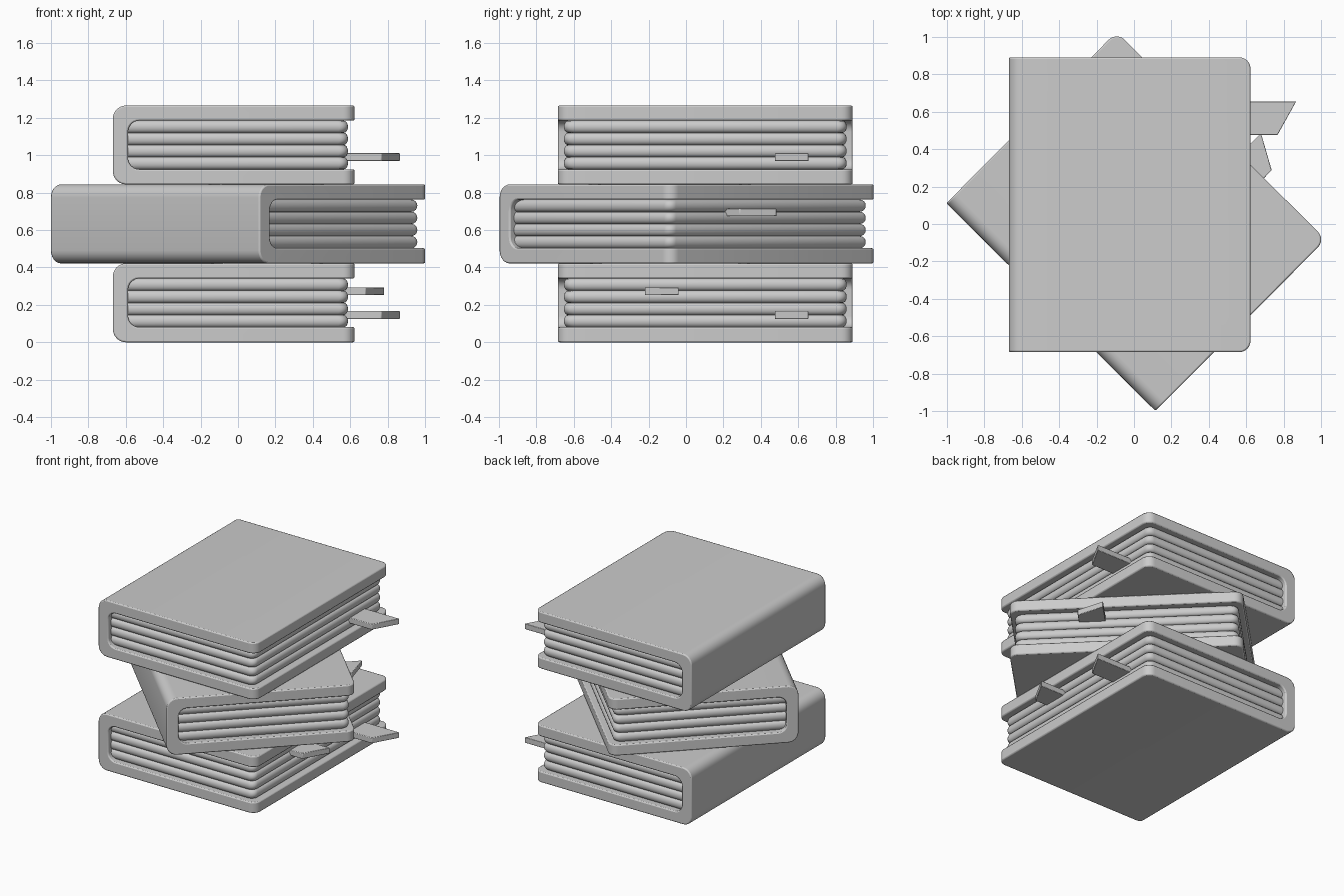
import bpy, bmesh
from math import sin, cos, pi, radians
from mathutils import Matrix

if "Cube" in bpy.data.objects:
    bpy.data.objects.remove(bpy.data.objects["Cube"])

HALF_W, HALF_L, HEIGHT, BOARD = 0.646, 0.788, 0.422, 0.081

grey = bpy.data.materials.new("plain grey")
grey.use_nodes = True
grey.diffuse_color = (0.6, 0.6, 0.6, 1)
grey.node_tree.nodes["Principled BSDF"].inputs["Base Color"].default_value = (0.6, 0.6, 0.6, 1)


def arc(cx, cy, r, start, end, steps=6):
    angles = [radians(start + (end - start) * i / steps) for i in range(steps + 1)]
    return [(cx + r * cos(a), cy + r * sin(a)) for a in angles]


def prism(bm, points, offset):
    """Extrude a closed outline of 3D points by an offset."""
    face = bm.faces.new([bm.verts.new(p) for p in points])
    out = bmesh.ops.extrude_face_region(bm, geom=[face])
    verts = [g for g in out["geom"] if isinstance(g, bmesh.types.BMVert)]
    bmesh.ops.translate(bm, verts=verts, vec=offset)


def finish(bm, name, place, bevel=0):
    bmesh.ops.recalc_face_normals(bm, faces=bm.faces)
    mesh = bpy.data.meshes.new(name)
    bm.to_mesh(mesh)
    bm.free()
    mesh.materials.append(grey)
    obj = bpy.data.objects.new(name, mesh)
    bpy.context.collection.objects.link(obj)
    obj.matrix_world = place
    if bevel:
        mod = obj.modifiers.new("Soft edges", "BEVEL")
        mod.width, mod.segments = bevel, 2
        mod.limit_method, mod.angle_limit = "ANGLE", radians(40)
    bpy.ops.object.select_all(action="DESELECT")
    obj.select_set(True)
    bpy.context.view_layer.objects.active = obj
    bpy.ops.object.shade_smooth_by_angle(angle=radians(35))


def cover(name, place):
    # C-shaped section: rounded spine outside, rounded hollow inside
    outer, inner = 0.07, 0.06
    hx, top = -HALF_W + BOARD, HEIGHT - BOARD
    section = [(HALF_W, 0)]
    section += reversed(arc(outer - HALF_W, outer, outer, 180, 270))
    section += reversed(arc(outer - HALF_W, HEIGHT - outer, outer, 90, 180))
    section += [(HALF_W, HEIGHT), (HALF_W, top)]
    section += arc(hx + inner, top - inner, inner, 90, 180)
    section += arc(hx + inner, BOARD + inner, inner, 180, 270)
    section += [(HALF_W, BOARD)]
    bm = bmesh.new()
    prism(bm, [(x, -HALF_L, z) for x, z in section], (0, 2 * HALF_L, 0))
    # Round the free corners of both boards
    corners = [e for e in bm.edges
               if all(v.co.x > HALF_W - 0.001 for v in e.verts)
               and abs(e.verts[0].co.y - e.verts[1].co.y) < 0.001]
    bmesh.ops.bevel(bm, geom=corners, offset=0.06, segments=6, profile=0.5, affect="EDGES")
    finish(bm, name, place, 0.008)


def pages(name, place, layers=4, steps=8):
    # Stack of bulging page bundles, lofted from rounded outlines
    depth, back = 0.022, -HALF_W + 0.05
    step_h = (HEIGHT - 2 * BOARD) / layers
    bm = bmesh.new()
    rings = []
    for i in range(layers * steps + 1):
        t = (i % steps) / steps
        inset = depth * (1 - sin(pi * t))
        z = BOARD + step_h * (i // steps + (1 - cos(pi * t)) / 2)
        x, y, r = HALF_W - 0.035 - inset, HALF_L - 0.032 - inset, 0.045
        outline = [(back, -y)] + arc(x - r, r - y, r, -90, 0, 5)
        outline += arc(x - r, y - r, r, 0, 90, 5) + [(back, y)]
        rings.append([bm.verts.new((px, py, z)) for px, py in outline])
    for low, high in zip(rings, rings[1:]):
        for k in range(len(low)):
            n = (k + 1) % len(low)
            bm.faces.new((low[k], low[n], high[n], high[k]))
    bm.faces.new(rings[0])
    bm.faces.new(rings[-1])
    finish(bm, name, place)


def bookmark(name, place, y, z, tip):
    # Flat tab with a slanted end
    width, slant = 0.18, 0.1
    outline = [(0.5, y), (tip - slant, y), (tip, y + width), (0.5, y + width)]
    bm = bmesh.new()
    prism(bm, [(px, py, z) for px, py in outline], (0, 0, 0.042))
    finish(bm, name, place, 0.004)


# Bookmark settings: side position, height in book, tip reach
LONG, SHORT = (0.372, 0.125, 0.89), (-0.322, 0.252, 0.805)
books = [("lower", -0.023, 0.103, 0, [LONG, SHORT]),
         ("middle", 0.011, 0.014, 45.2, [SHORT]),
         ("upper", -0.023, 0.103, 0, [LONG])]

for level, (label, x, y, turn, marks) in enumerate(books):
    place = Matrix.Translation((x, y, level * HEIGHT)) @ Matrix.Rotation(radians(turn), 4, "Z")
    cover(label + "_book_cover", place)
    pages(label + "_book_pages", place)
    for n, mark in enumerate(marks, 1):
        bookmark(f"{label}_bookmark_{n}", place, *mark)
